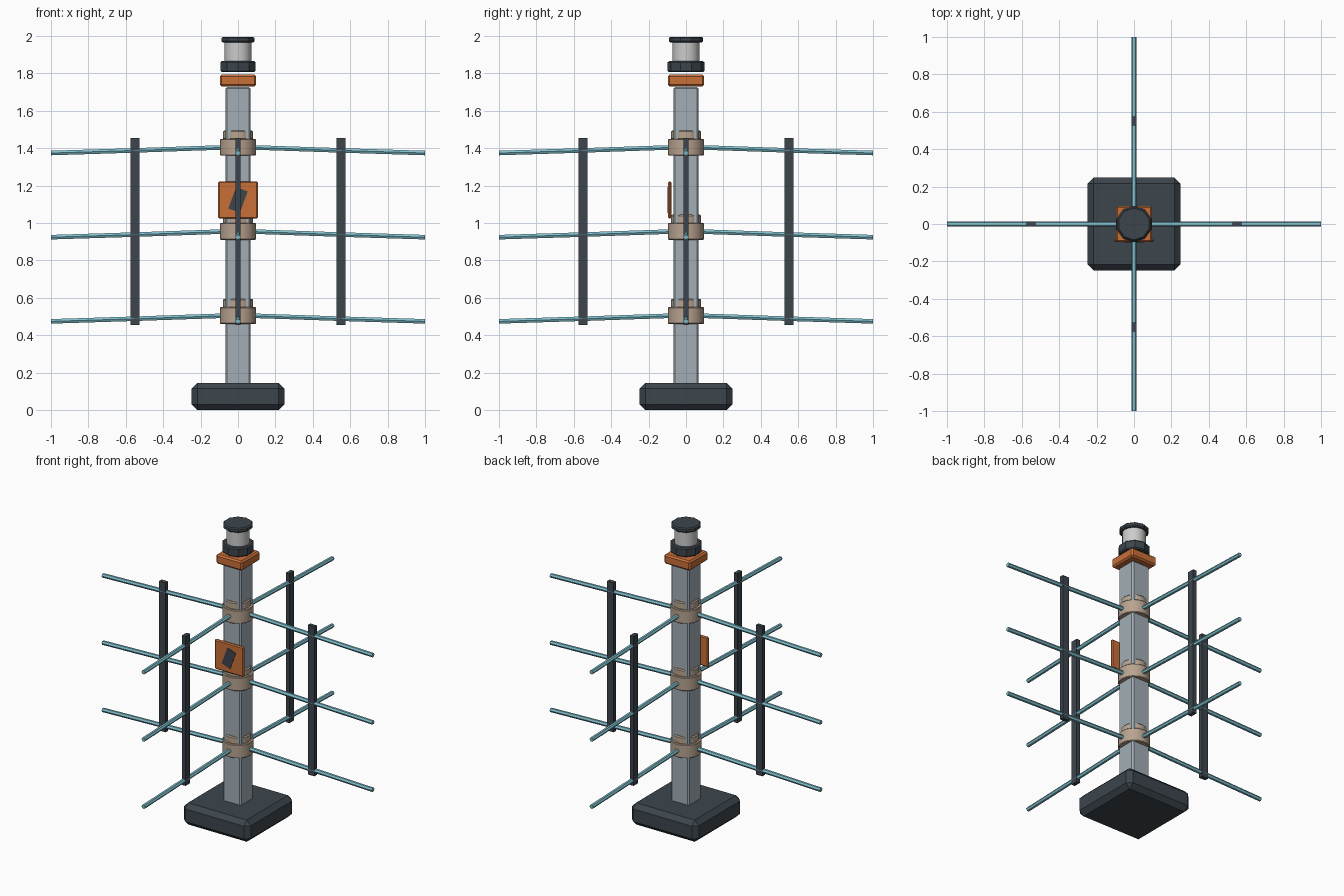
import bpy, bmesh
from math import radians, pi
from mathutils import Matrix, Vector

if "Cube" in bpy.data.objects:
    bpy.data.objects.remove(bpy.data.objects["Cube"])


def material(name, rgb):
    m = bpy.data.materials.new(name)
    m.diffuse_color = (*rgb, 1)
    m.use_nodes = True
    m.node_tree.nodes["Principled BSDF"].inputs["Base Color"].default_value = m.diffuse_color
    return m


DARK = material("dark_slate", (0.045, 0.06, 0.073))
TEAL = material("pale_teal", (0.22, 0.53, 0.62))
ORANGE = material("orange", (0.58, 0.16, 0.04))
TAN = material("tan", (0.48, 0.37, 0.28))
STEEL = material("steel", (0.36, 0.42, 0.47))
WHITE = material("lamp_white", (0.86, 0.86, 0.84))


def finish(bm, name, mat, bevel=0, smooth=False):
    if bevel:
        edges = [e for e in bm.edges if e.calc_face_angle(0) > radians(50)]
        bmesh.ops.bevel(bm, geom=edges, offset=bevel, segments=1,
                        affect='EDGES', profile=0.5)
    bmesh.ops.recalc_face_normals(bm, faces=bm.faces)
    mesh = bpy.data.meshes.new(name)
    bm.to_mesh(mesh)
    bm.free()
    mesh.materials.append(mat)
    ob = bpy.data.objects.new(name, mesh)
    bpy.context.collection.objects.link(ob)
    if smooth:
        bpy.ops.object.select_all(action='DESELECT')
        ob.select_set(True)
        bpy.context.view_layer.objects.active = ob
        bpy.ops.object.shade_smooth_by_angle(angle=radians(40))
    return ob


def box(name, mat, centre, size, bevel=0, turn=Matrix()):
    bm = bmesh.new()
    bmesh.ops.create_cube(bm, size=1, matrix=Matrix.Diagonal((*size, 1)))
    bmesh.ops.transform(bm, verts=bm.verts, matrix=turn @ Matrix.Translation(centre))
    return finish(bm, name, mat, bevel)


def drum(name, mat, radius, z0, z1, sides, bevel=0, smooth=False):
    bm = bmesh.new()
    bmesh.ops.create_cone(bm, cap_ends=True, segments=sides, radius1=radius,
                          radius2=radius, depth=z1 - z0,
                          matrix=Matrix.Translation((0, 0, (z0 + z1) / 2)))
    return finish(bm, name, mat, bevel, smooth)


def rod(name, mat, path, radius, turn, sides=6):
    # polygon section swept along a path in the xz plane
    bm = bmesh.new()
    rings = []
    for x, z in path:
        ring = []
        for i in range(sides):
            v = Matrix.Rotation(2 * pi * i / sides, 3, 'X') @ Vector((0, radius, 0))
            ring.append(bm.verts.new(turn @ (v + Vector((x, 0, z)))))
        rings.append(ring)
    for a, b in zip(rings, rings[1:]):
        for i in range(sides):
            j = (i + 1) % sides
            bm.faces.new((a[i], a[j], b[j], b[i]))
    bm.faces.new(rings[0])
    bm.faces.new(rings[-1])
    return finish(bm, name, mat)


# base and mast
box("base", DARK, (0, 0, 0.0725), (0.495, 0.495, 0.135 + 0.01), 0.03)
box("mast", STEEL, (0, 0, 0.925), (0.134, 0.134, 1.604), 0.009)

# top collar and lamp
box("top_collar", ORANGE, (0, 0, 1.762), (0.194, 0.194, 0.064), 0.01)
drum("lamp_base", DARK, 0.098, 1.806, 1.866, 10, 0.007)
drum("lamp_glass", WHITE, 0.072, 1.864, 1.968, 16, 0, True)
drum("lamp_cap", DARK, 0.092, 1.965, 1.995, 10, 0.007)

# three tiers of hub, ring and four drooping rods
for tier, z in enumerate((0.505, 0.955, 1.405), 1):
    drum(f"hub_{tier}", TAN, 0.096, z - 0.045, z + 0.045, 16, 0.004, True)
    drum(f"hub_ring_{tier}", TAN, 0.081, z + 0.04, z + 0.089, 16, 0.006, True)
    for k in range(4):
        turn = Matrix.Rotation(k * pi / 2, 4, 'Z')
        rod(f"rod_{tier}_{k + 1}", TEAL,
            ((0.05, z), (0.55, z - 0.017), (1.0, z - 0.031)), 0.014, turn)

# upright bars linking the tiers
for k in range(4):
    box(f"upright_{k + 1}", DARK, (0.55, 0, 0.955), (0.048, 0.026, 1.0), 0,
        Matrix.Rotation(k * pi / 2, 4, 'Z'))

# front sign plate with slanted mark
box("sign_plate", ORANGE, (0, -0.087, 1.123), (0.214, 0.018, 0.2), 0.007)
mark = box("sign_mark", DARK, (0, 0, 0), (0.066, 0.006, 0.122))
mark.location = (0, -0.096, 1.123)
mark.rotation_euler = (0, radians(20), 0)
